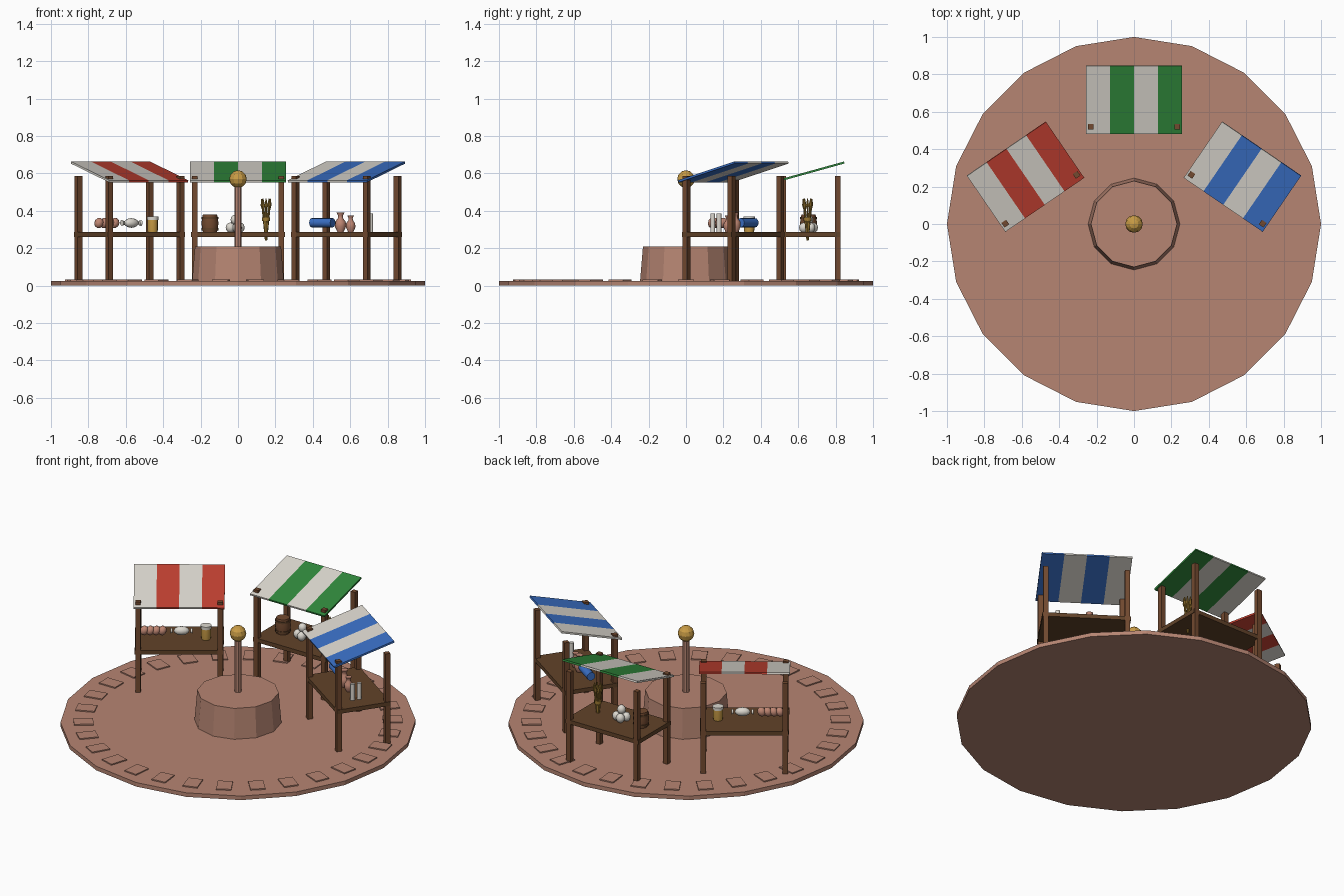
import bpy, bmesh, math
from math import sin, cos, pi, tau, radians
from mathutils import Matrix, Vector

if "Cube" in bpy.data.objects:
    bpy.data.objects.remove(bpy.data.objects["Cube"])


def material(name, r, g, b):
    m = bpy.data.materials.new(name)
    m.use_nodes = True
    m.diffuse_color = (r, g, b, 1)
    m.node_tree.nodes["Principled BSDF"].inputs["Base Color"].default_value = (r, g, b, 1)
    return m


STONE = material("pink stone", .47, .235, .17)
WOOD = material("wood", .17, .068, .029)
DARK = material("dark wood", .12, .055, .022)
WHITE = material("off white", .72, .69, .63)
RED = material("red cloth", .54, .052, .031)
GREEN = material("green cloth", .03, .25, .045)
BLUE = material("blue cloth", .042, .16, .56)
GOLD = material("gold", .58, .33, .06)
STRAW = material("straw", .33, .19, .03)
CLAY = material("clay", .52, .24, .17)


def finish(name, bm, mats, matrix, smooth=False):
    bmesh.ops.recalc_face_normals(bm, faces=bm.faces)
    mesh = bpy.data.meshes.new(name)
    bm.to_mesh(mesh)
    bm.free()
    for m in mats:
        mesh.materials.append(m)
    ob = bpy.data.objects.new(name, mesh)
    bpy.context.collection.objects.link(ob)
    ob.matrix_world = matrix
    if smooth:
        bpy.ops.object.select_all(action='DESELECT')
        ob.select_set(True)
        bpy.context.view_layer.objects.active = ob
        bpy.ops.object.shade_smooth_by_angle(angle=radians(40))
    return ob


def at(x, y, z):
    return Matrix.Translation((x, y, z))


def box(name, size, mat, matrix):
    bm = bmesh.new()
    bmesh.ops.create_cube(bm, size=1)
    bmesh.ops.scale(bm, vec=size, verts=bm.verts)
    return finish(name, bm, [mat], matrix)


def lathe(name, profile, mat, matrix, sides=12, smooth=True):
    """Turn a (radius, height) profile round the z axis and cap its ends."""
    bm = bmesh.new()
    rings = [[bm.verts.new((r * cos(tau * i / sides), r * sin(tau * i / sides), z))
              for i in range(sides)] for r, z in profile]
    for a, b in zip(rings, rings[1:]):
        for i in range(sides):
            j = (i + 1) % sides
            bm.faces.new((a[i], a[j], b[j], b[i]))
    bm.faces.new(rings[0])
    bm.faces.new(rings[-1])
    return finish(name, bm, [mat], matrix, smooth)


def ball(name, radius, mat, matrix, stretch=1, sides=12, smooth=True):
    steps = sides // 2
    arc = [(max(radius * sin(pi * k / steps), .0005), -radius * stretch * cos(pi * k / steps))
           for k in range(steps + 1)]
    return lathe(name, arc, mat, matrix, sides, smooth)


LYING = Matrix.Rotation(pi / 2, 4, 'Y')
SHELF_TOP = .286

# Plaza floor with a ring of paving slabs
lathe("plaza_floor", [(1, 0), (1, .025)], STONE, Matrix(), 20, False)
for i in range(30):
    box("paving_slab", (.11, .085, .012), STONE,
        Matrix.Rotation(tau * i / 30, 4, 'Z') @ at(.87, 0, .026))

# Central pedestal, post and ball
lathe("pedestal", [(.246, .02), (.23, .21)], STONE, Matrix(), 12, False)
lathe("center_post", [(.02, .2), (.02, .55)], STONE, Matrix(), 8, False)
ball("post_ball", .047, GOLD, at(0, 0, .57), sides=12, smooth=False)


def canopy(cloth, place):
    """Sloping roof slab cut into four stripes of alternating colour."""
    width = .512
    bm = bmesh.new()
    bmesh.ops.create_cube(bm, size=1)
    bmesh.ops.scale(bm, vec=(width, .376, .011), verts=bm.verts)
    for k in (-1, 0, 1):
        bmesh.ops.bisect_plane(bm, geom=bm.verts[:] + bm.edges[:] + bm.faces[:],
                               plane_co=(k * width / 4, 0, 0), plane_no=(1, 0, 0))
    for f in bm.faces:
        stripe = int((f.calc_center_median().x / width + .5) * 4 - 1e-4)
        f.material_index = stripe % 2
    finish("canopy", bm, [WHITE, cloth], place @ at(0, 0, .608) @ Matrix.Rotation(radians(15.5), 4, 'X'))


def stall(x, y, angle, cloth):
    place = at(x, y, 0) @ Matrix.Rotation(radians(angle), 4, 'Z')
    for sx in (-1, 1):
        for sy in (-1, 1):
            box("stall_leg", (.03, .03, .575), WOOD, place @ at(sx * .231, sy * .146, .2975))
    box("stall_shelf", (.5, .32, .025), DARK, place @ at(0, 0, SHELF_TOP - .0125))
    canopy(cloth, place)
    return place


# Food stall: sausages, loaf and honey jar
food = stall(-.58, .253, 34.4, RED)
for i in range(4):
    ball("sausage", .025, CLAY, food @ at(-.198 + i * .034, 0, .335) @ Matrix.Rotation(.4, 4, 'Y'), 1.15, 10)
ball("loaf", .026, WHITE, food @ at(.012, 0, .335) @ LYING, 1.7)
for s in (-1, 1):
    lathe("loaf_tip", [(.012, 0), (.016, .012)], WHITE,
          food @ at(.012 + s * .05, 0, .335) @ Matrix.Rotation(s * pi / 2, 4, 'Y'))
lathe("honey_jar", [(.026, SHELF_TOP), (.028, .3), (.028, .352)], GOLD, food @ at(.15, 0, 0))
lathe("jar_lid", [(.031, .352), (.031, .37)], WHITE, food @ at(.15, 0, 0))

# Farm stall: barrel, eggs and sheaf
farm = stall(0, .665, 0, GREEN)
lathe("barrel", [(.038, SHELF_TOP), (.046, .333), (.038, .38)], WOOD, farm @ at(-.15, -.01, 0))
for z in (.302, .362):
    lathe("barrel_hoop", [(.045, z - .006), (.045, z + .006)], DARK, farm @ at(-.15, -.01, 0))
for i in range(4):
    a = tau * i / 4 + .4
    ball("egg", .025, WHITE, farm @ at(-.015 + .028 * cos(a), -.01 + .028 * sin(a), .31), 1.1)
ball("egg", .025, WHITE, farm @ at(-.015, -.01, .352), 1.1)
for i in range(8):
    lean = Matrix.Rotation(tau * i / 8, 4, 'Z') @ at(.012, 0, .35) @ Matrix.Rotation(.1, 4, 'Y')
    lathe("sheaf_stalk", [(.005, -.11), (.005, .06), (.009, .08), (.003, .115)], STRAW,
          farm @ at(.15, -.015, 0) @ lean, 6, False)
lathe("sheaf_band", [(.021, .345), (.021, .365)], STRAW, farm @ at(.15, -.015, 0))

# Craft stall: cloth roll, pots and candles
craft = stall(.58, .253, -34.4, BLUE)
lathe("cloth_roll", [(.025, -.068), (.025, .068)], BLUE, craft @ at(-.15, -.01, .336) @ LYING)
for px, size in ((-.032, 1), (.034, .85)):
    shape = [(.016, 0), (.03, .03), (.028, .055), (.014, .075), (.013, .088), (.021, .105)]
    lathe("clay_pot", [(r * size, h * size) for r, h in shape], CLAY, craft @ at(px, -.01, SHELF_TOP))
for py in (-.03, .01):
    lathe("candle", [(.013, SHELF_TOP), (.013, .385)], WHITE, craft @ at(.15, py, 0), 10)
